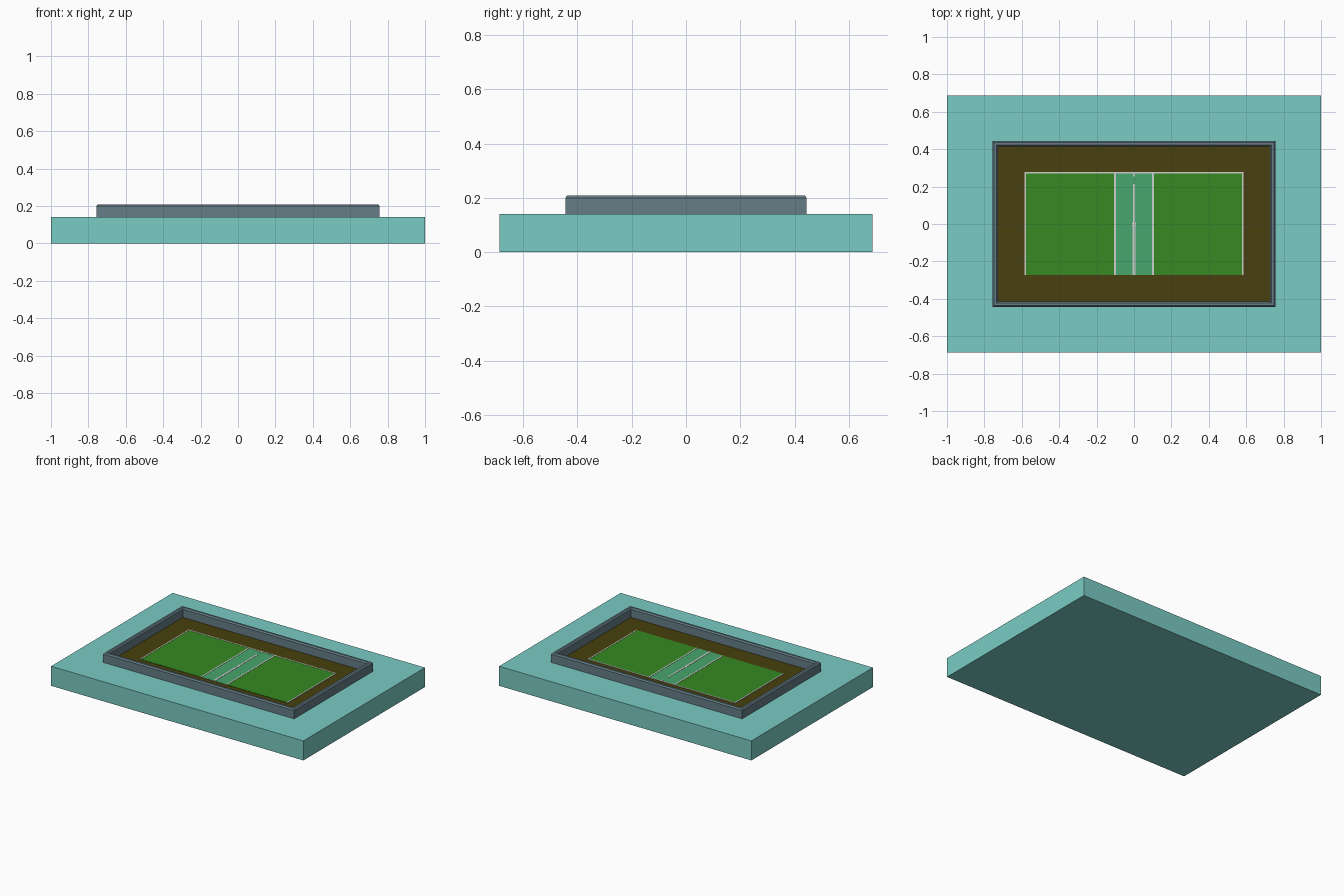
import bpy, bmesh

if "Cube" in bpy.data.objects:
    bpy.data.objects.remove(bpy.data.objects["Cube"])


def srgb(r, g, b):
    def lin(c):
        c /= 255
        return c / 12.92 if c <= 0.04045 else ((c + 0.055) / 1.055) ** 2.4
    return (lin(r), lin(g), lin(b), 1.0)


def material(name, rgb):
    m = bpy.data.materials.new(name)
    m.diffuse_color = srgb(*rgb)
    m.use_nodes = True
    m.node_tree.nodes["Principled BSDF"].inputs["Base Color"].default_value = m.diffuse_color
    return m


TEAL = material("teal", (122, 203, 196))
SLATE = material("slate grey", (102, 125, 135))
BROWN = material("earth brown", (72, 64, 14))
GREEN = material("grass green", (54, 136, 34))
MINT = material("mint green", (71, 166, 109))
WHITE = material("line white", (205, 208, 205))


def finish(name, bm, mat):
    bmesh.ops.recalc_face_normals(bm, faces=bm.faces)
    mesh = bpy.data.meshes.new(name)
    bm.to_mesh(mesh)
    bm.free()
    mesh.materials.append(mat)
    obj = bpy.data.objects.new(name, mesh)
    bpy.context.collection.objects.link(obj)
    return obj


def box(name, mat, x0, x1, y0, y1, z0, z1):
    bm = bmesh.new()
    bmesh.ops.create_cube(bm, size=1)
    for v in bm.verts:
        v.co = (x1 if v.co.x > 0 else x0,
                y1 if v.co.y > 0 else y0,
                z1 if v.co.z > 0 else z0)
    return finish(name, bm, mat)


def rect_frame(name, mat, hx, hy, profile):
    """Sweep a closed (inset, z) profile around a rectangle with mitred corners."""
    bm = bmesh.new()
    rings = [[bm.verts.new((sx * (hx - d), sy * (hy - d), z))
              for sx, sy in ((-1, -1), (1, -1), (1, 1), (-1, 1))]
             for d, z in profile]
    for a, b in zip(rings, rings[1:] + rings[:1]):
        for i in range(4):
            j = (i + 1) % 4
            bm.faces.new((a[i], a[j], b[j], b[i]))
    return finish(name, bm, mat)


# Ground slab
box("ground_slab", TEAL, -1, 1, -0.688, 0.688, 0, 0.14)

# Raised border with chamfered top edges
rect_frame("border_wall", SLATE, 0.757, 0.445,
           [(0, 0.135), (0, 0.2), (0.008, 0.209),
            (0.022, 0.209), (0.03, 0.2), (0.03, 0.135)])

# Earth floor inside the border
box("earth_floor", BROWN, -0.728, 0.728, -0.416, 0.416, 0.136, 0.142)

# Playing field: two green halves and a paler middle strip
for side, x0, x1 in (("left", -0.585, -0.1), ("right", 0.1, 0.585)):
    box(f"field_{side}", GREEN, x0, x1, -0.273, 0.278, 0.14, 0.144)
box("field_middle", MINT, -0.1, 0.1, -0.273, 0.278, 0.14, 0.144)


def line(name, cx, cy, w, h):
    box(name, WHITE, cx - w / 2, cx + w / 2, cy - h / 2, cy + h / 2, 0.141, 0.1455)


# Painted lines
for side, s in (("left", -1), ("right", 1)):
    line(f"end_line_{side}", s * 0.582, 0.0025, 0.008, 0.551)
    line(f"zone_line_{side}", s * 0.102, 0.0025, 0.01, 0.551)
line("back_side_line", 0, 0.2745, 1.172, 0.008)
line("centre_line_front", 0, -0.14, 0.014, 0.266)
line("centre_line_back", 0, 0.11, 0.012, 0.21)
line("centre_mark", 0, 0, 0.022, 0.014)
line("back_mark", 0, 0.264, 0.012, 0.02)
